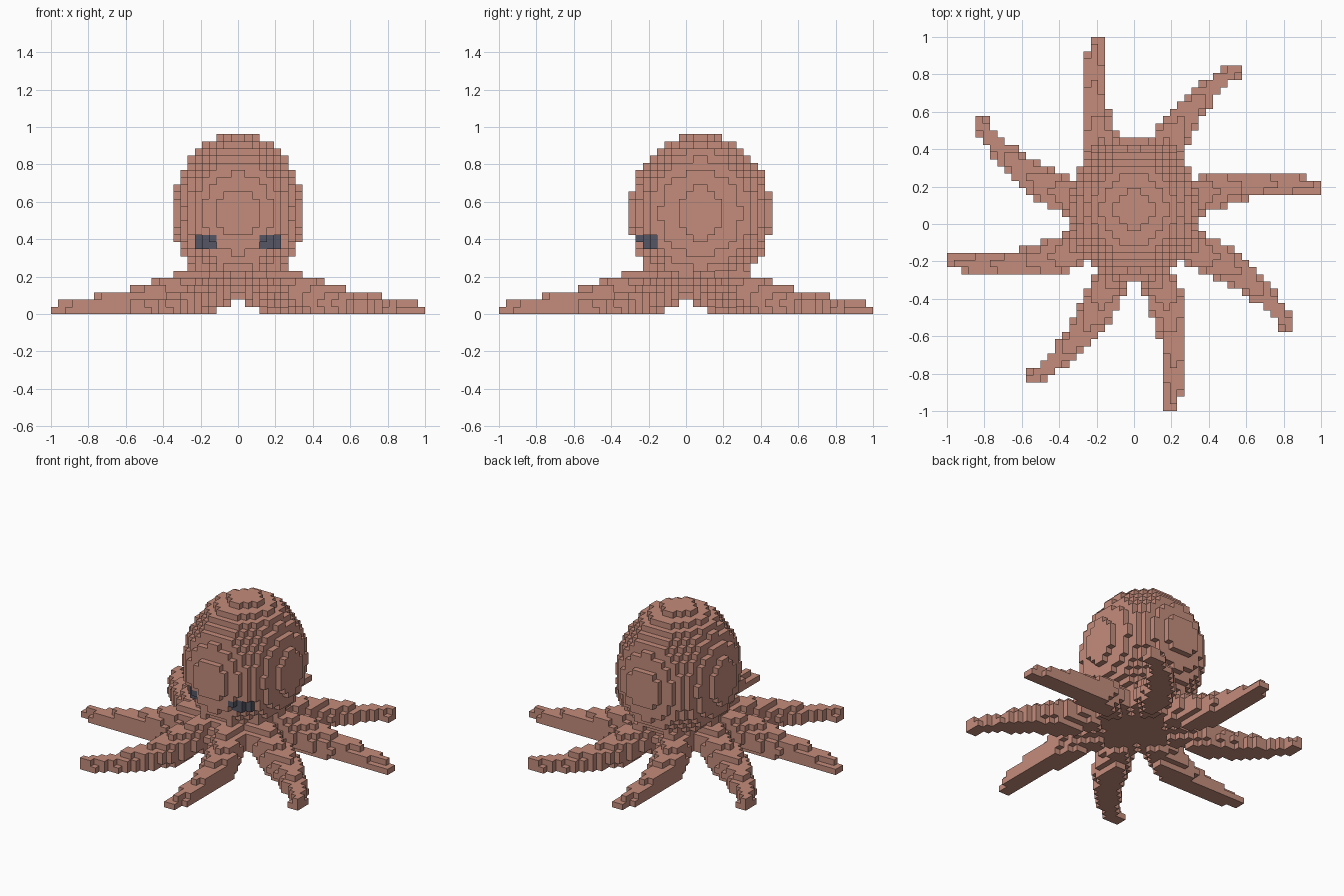
import bpy, bmesh
from math import cos, sin, pi, floor, ceil
from mathutils import Vector

cube = bpy.data.objects.get("Cube")
if cube:
    bpy.data.objects.remove(cube)

UNIT = 1 / 26  # edge of one block


def make_material(name, rgb):
    mat = bpy.data.materials.new(name)
    mat.use_nodes = True
    color = (*rgb, 1)
    mat.diffuse_color = color
    mat.node_tree.nodes["Principled BSDF"].inputs["Base Color"].default_value = color
    return mat


skin = make_material("terracotta skin", (0.55, 0.265, 0.2))
dark = make_material("slate eye", (0.09, 0.092, 0.125))


def blocks_in_ellipsoid(center, radii):
    """Grid cells above the ground whose middle lies inside an ellipsoid."""
    spans = [range(floor(c - r), ceil(c + r) + 1) for c, r in zip(center, radii)]
    found = set()
    for i in spans[0]:
        for j in spans[1]:
            for k in spans[2]:
                d = [(n + 0.5 - c) / r for n, c, r in zip((i, j, k), center, radii)]
                if k >= 0 and sum(v * v for v in d) <= 1:
                    found.add((i, j, k))
    return found


def interpolate(table, s):
    for (s0, v0), (s1, v1) in zip(table, table[1:]):
        if s <= s1:
            return v0 + (v1 - v0) * (s - s0) / (s1 - s0)
    return table[-1][1]


# Height and thickness along an arm, by distance from the middle
HEIGHT = [(0, 5), (6, 4), (9, 3.1), (12, 2.1), (15, 1.6), (20, 1), (25.2, 0.6)]
RADIUS = [(0, 2.5), (12, 2.5), (25.2, 1)]


def arm_blocks(angle):
    """Tapered arm that runs outward, sinks to the ground and bends sideways."""
    out = Vector((cos(angle), sin(angle), 0))
    side = Vector((sin(angle), -cos(angle), 0))
    found = set()
    steps = 100
    for n in range(steps + 1):
        s = 25.2 * n / steps
        p = out * s + side * 0.021 * max(0, s - 10) ** 2
        p.z = interpolate(HEIGHT, s)
        found |= blocks_in_ellipsoid(p, [interpolate(RADIUS, s)] * 3)
    return found


# Divide the blocks between the parts
head = blocks_in_ellipsoid((0, 2, 14), (9, 10, 11))
parts = {}
for name, sign in (("left_eye", 1), ("right_eye", -1)):
    parts[name] = {b for b in head if 3 < sign * (b[0] + 0.5) < 6
                   and b[2] in (9, 10) and b[1] < -4}
parts["head"] = head - parts["left_eye"] - parts["right_eye"]
taken = set(head)
for n in range(8):
    arm = arm_blocks(pi / 8 + n * pi / 4) - taken
    parts[f"arm_{n + 1}"] = arm
    taken |= arm

AXES = [Vector(a) for a in ((1, 0, 0), (0, 1, 0), (0, 0, 1))]


def build(name, blocks, mat):
    """Mesh the outward block sides that no other block covers."""
    bm = bmesh.new()
    corners = {}

    def corner(p):
        key = tuple(round(v) for v in p)
        if key not in corners:
            corners[key] = bm.verts.new(Vector(key) * UNIT)
        return corners[key]

    for block in sorted(blocks):
        base = Vector(block)
        for a in range(3):
            u, v = AXES[(a + 1) % 3], AXES[(a + 2) % 3]
            for sign in (1, -1):
                beside = base + AXES[a] * sign
                if tuple(round(c) for c in beside) in taken:
                    continue
                o = base + AXES[a] * (sign > 0)
                quad = [o, o + u, o + u + v, o + v][::sign]
                bm.faces.new([corner(p) for p in quad])
    mesh = bpy.data.meshes.new(name)
    bm.to_mesh(mesh)
    bm.free()
    mesh.materials.append(mat)
    obj = bpy.data.objects.new(name, mesh)
    bpy.context.collection.objects.link(obj)


for name, blocks in parts.items():
    build(name, blocks, dark if "eye" in name else skin)
